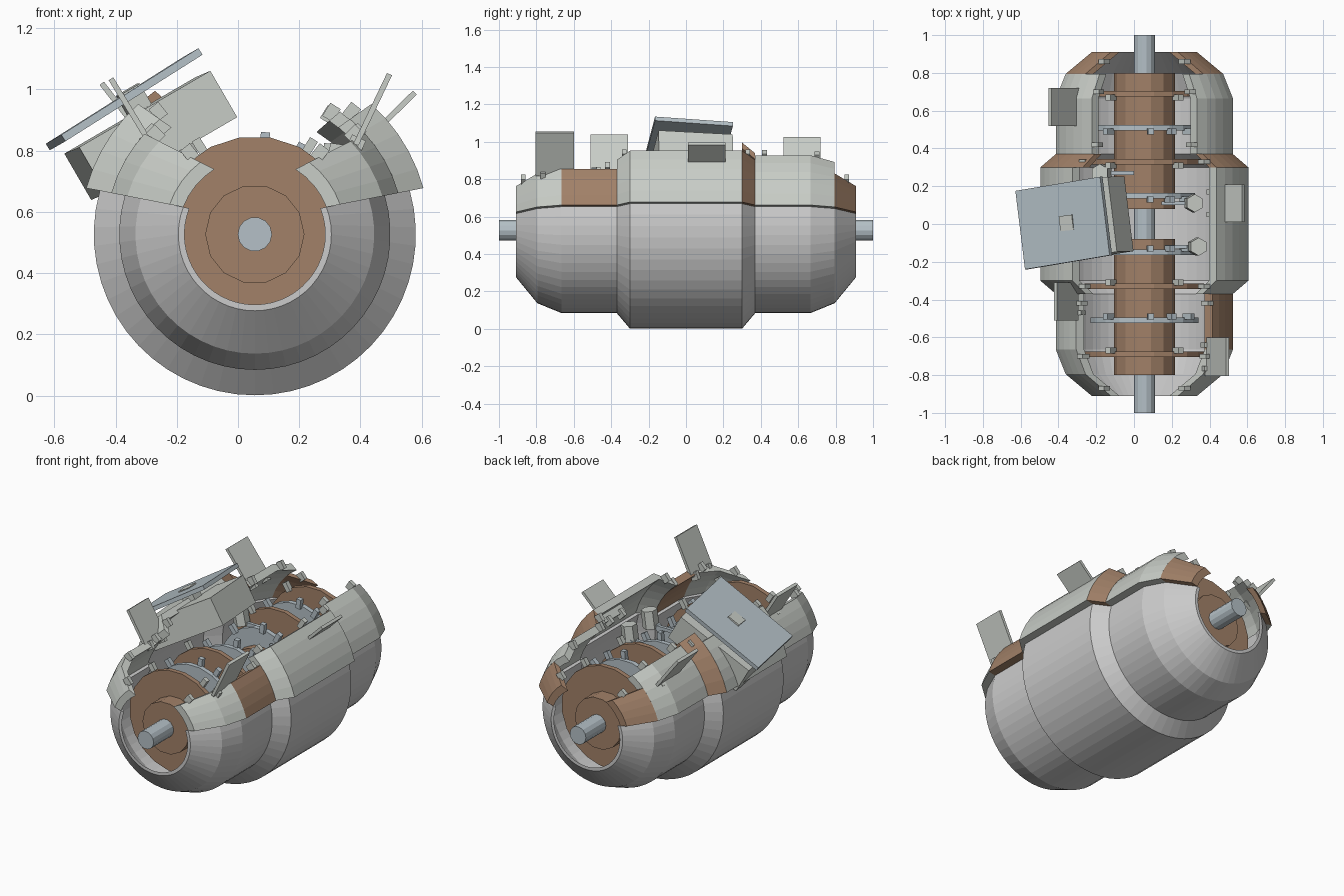
import bpy, bmesh
from math import sin, cos, asin, radians, degrees, pi
from mathutils import Matrix, Vector

if "Cube" in bpy.data.objects:
    bpy.data.objects.remove(bpy.data.objects["Cube"])

CX, CZ = 0.055, 0.527          # hull axis runs along y through here


def material(name, col):
    m = bpy.data.materials.new(name)
    m.diffuse_color = (*col, 1)
    m.use_nodes = True
    m.node_tree.nodes["Principled BSDF"].inputs["Base Color"].default_value = m.diffuse_color
    return m


BROWN = material("brown", (0.36, 0.22, 0.14))
BLUE = material("steel_blue", (0.46, 0.53, 0.57))
PALE = material("pale_grey", (0.58, 0.61, 0.57))


def finish(bm, name, mat=None):
    bmesh.ops.recalc_face_normals(bm, faces=bm.faces)
    me = bpy.data.meshes.new(name)
    bm.to_mesh(me)
    bm.free()
    ob = bpy.data.objects.new(name, me)
    bpy.context.collection.objects.link(ob)
    if mat:
        me.materials.append(mat)
    return ob


def edge(base, off):
    """Angle at radius r of a straight cut with slope base, offset from the axis."""
    return lambda r: base + degrees(asin(min(0.99, off / r)))


def polar(r, a, y):
    return Vector((CX + r * cos(radians(a)), y, CZ + r * sin(radians(a))))


def sector(name, prof, thick, fa, fb, n, mat=None, left=False):
    """Thick partial revolve of a (y, r) profile between two cut edges."""
    bm = bmesh.new()
    loop = [(y, r) for y, r in prof] + [(y, r - thick) for y, r in reversed(prof)]
    rings = []
    for i in range(n + 1):
        ring = []
        for y, r in loop:
            a = fa(r) + (fb(r) - fa(r)) * i / n
            ring.append(bm.verts.new(polar(r, 180 - a if left else a, y)))
        rings.append(ring)
    k, m = len(loop), len(prof)
    for p, q in zip(rings, rings[1:]):
        for j in range(k):
            bm.faces.new((p[j], p[(j + 1) % k], q[(j + 1) % k], q[j]))
    for ring in (rings[0], rings[-1]):
        for j in range(m - 1):
            bm.faces.new((ring[j], ring[j + 1], ring[k - 2 - j], ring[k - 1 - j]))
    return finish(bm, name, mat)


def drum(name, r, y0, y1, sides, mat):
    """Solid cylinder on the hull axis."""
    bm = bmesh.new()
    bmesh.ops.create_cone(bm, cap_ends=True, segments=sides, radius1=r, radius2=r, depth=y1 - y0)
    bm.transform(Matrix.Translation((CX, (y0 + y1) / 2, CZ)) @ Matrix.Rotation(pi / 2, 4, 'X')
                 @ Matrix.Rotation(pi / sides, 4, 'Z'))
    return finish(bm, name, mat)


def box(name, loc, size, slope=0, yaw=0, roll=0, mat=PALE):
    """Box whose local x climbs at 'slope' degrees in the front view."""
    bm = bmesh.new()
    bmesh.ops.create_cube(bm, size=1)
    bm.transform(Matrix.Translation(loc) @ Matrix.Rotation(radians(yaw), 4, 'Z')
                 @ Matrix.Rotation(radians(roll), 4, 'X')
                 @ Matrix.Rotation(radians(-slope), 4, 'Y') @ Matrix.Diagonal((*size, 1)))
    return finish(bm, name, mat)


# Lower hull shell, open at the top
hull = [(-0.91, 0.25), (-0.795, 0.39), (-0.665, 0.443), (-0.37, 0.443), (-0.30, 0.526),
        (0.30, 0.526), (0.37, 0.443), (0.665, 0.443), (0.795, 0.39), (0.91, 0.25)]
low = edge(11.1, 0.042)
sector("hull_shell", hull, 0.02, lambda r: -180 - low(r), low, 32)

# Side plates, standing proud of the hull on both sides
skin = [(y, r + 0.045) for y, r in hull]
front_top, mid_top, back_top = edge(27, 0.129), edge(35, 0.13), edge(41, 0.12)
for left in (False, True):
    s = "left" if left else "right"
    sector(s + "_front_end_plate", skin[0:3], 0.045, low, front_top, 4, PALE, left)
    sector(s + "_front_plate", skin[2:4], 0.045, low, front_top, 4, PALE if left else BROWN, left)
    sector(s + "_middle_plate", skin[3:6], 0.045, low, mid_top, 5, PALE, left)
    sector(s + "_middle_collar", skin[5:7], 0.045, low, edge(42, 0.13) if left else mid_top,
           5, BROWN, left)
    sector(s + "_back_plate", skin[6:9], 0.045, low, back_top, 5, PALE, left)
    sector(s + "_back_end_plate", skin[8:10], 0.045, low, front_top, 4, BROWN, left)
    # Clips along the upper plate edges
    for i, (y, r, f) in enumerate([(-0.87, 0.34, front_top), (-0.70, 0.46, front_top),
                                   (-0.42, 0.47, front_top), (-0.33, 0.51, mid_top),
                                   (0.33, 0.51, mid_top), (0.42, 0.47, back_top),
                                   (0.70, 0.46, back_top), (0.86, 0.34, front_top)]):
        a = f(r) + 2
        a = 180 - a if left else a
        box(f"{s}_clip_{i}", polar(r, a, y), (0.05, 0.025, 0.04), a)

# Shaft, core drums and bulkhead discs
drum("shaft", 0.056, -1, 1, 14, BLUE)
for k in (-1, 1):
    lo, hi = sorted((k * 0.08, k * 0.80))
    drum("core_drum", 0.162, lo, hi, 14, BROWN)
    for i, (y, r, mat) in enumerate([(0.69, 0.32, BROWN), (0.51, 0.29, BLUE),
                                     (0.33, 0.32, BROWN), (0.15, 0.27, BLUE)]):
        y *= k
        drum(f"bulkhead_{i}", r, y - 0.015, y + 0.015, 20, mat)
        # Posts on the disc rims
        for a in ((58, 122) if i % 2 == 0 else (40, 62, 84, 128)):
            box("rim_post", polar(r + 0.015, a, y - 0.02 * k), (0.06, 0.03, 0.03), a,
                mat=PALE if i % 2 == 0 else BLUE)

# Hexagonal canisters beside the core
for x, y, z, tilt in [(0.315, 0.11, 0.765, 8), (0.335, -0.12, 0.765, 8), (-0.17, 0.27, 0.77, -12)]:
    bm = bmesh.new()
    bmesh.ops.create_cone(bm, cap_ends=True, segments=6, radius1=0.048, radius2=0.048, depth=0.11)
    bm.transform(Matrix.Translation((x, y, z)) @ Matrix.Rotation(radians(tilt), 4, 'Y'))
    finish(bm, "canister", PALE)
    box("canister_arm", (x - 0.09 * (1 if x > 0 else -1), y, z - 0.04), (0.16, 0.02, 0.02), mat=BLUE)

# Tilted equipment box with a panel above it
box("equipment_box", (-0.285, 0.02, 0.85), (0.50, 0.40, 0.175), 30, 7, -3)
box("tilted_panel", (-0.372, 0.005, 0.968), (0.535, 0.42, 0.025), 32, 7, -4, BLUE)
box("panel_mount", (-0.32, 0.01, 0.93), (0.08, 0.08, 0.16), 30, 7)

# Thin square fins: front-view end points and y range
for name, x0, z0, x1, z1, y0, y1 in [
        ("right_front_fin", 0.385, 0.82, 0.495, 1.05, -0.805, -0.60),
        ("right_middle_fin", 0.42, 0.835, 0.578, 0.99, 0.01, 0.21),
        ("left_front_fin", -0.29, 0.83, -0.415, 1.035, -0.51, -0.31),
        ("left_back_fin", -0.29, 0.82, -0.445, 1.02, 0.52, 0.72)]:
    d = Vector((x1 - x0, 0, z1 - z0))
    slope = degrees(Vector((1, 0)).angle_signed(Vector((d.x, -d.z))))
    box(name, ((x0 + x1) / 2, (y0 + y1) / 2, (z0 + z1) / 2), (d.length, y1 - y0, 0.018), slope)
    for y in (y0 + 0.04, y1 - 0.04):
        box(name + "_bracket", (x0, y, z0), (0.05, 0.025, 0.05), slope)
